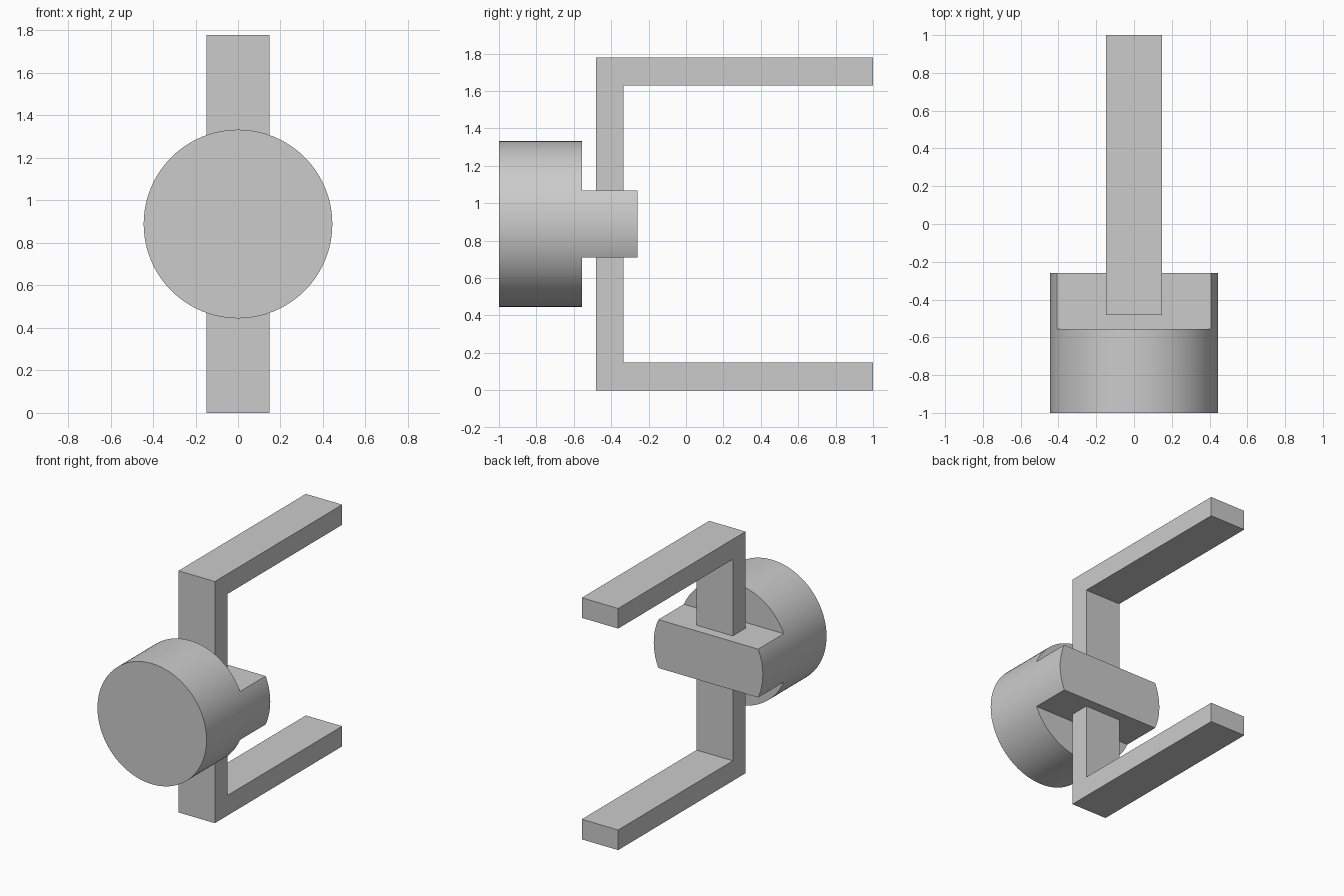
import bpy
import bmesh
from math import radians
from mathutils import Matrix, Vector

cube = bpy.data.objects.get("Cube")
if cube:
    bpy.data.objects.remove(cube, do_unlink=True)

WIDTH, BAR = 0.296, 0.148            # bracket strip width and thickness
HEIGHT, BACK, WALL = 1.778, 1.0, -0.481
MID = HEIGHT / 2
RADIUS, FRONT, SHOULDER, TIP = 0.444, -1.0, -0.556, -0.259
TONGUE = 0.178                       # half height of the tongue

grey = bpy.data.materials.new("light grey")
grey.use_nodes = True
grey.diffuse_color = (0.6, 0.6, 0.6, 1)
grey.node_tree.nodes["Principled BSDF"].inputs["Base Color"].default_value = grey.diffuse_color


def make_object(name, bm):
    bmesh.ops.recalc_face_normals(bm, faces=bm.faces)
    mesh = bpy.data.meshes.new(name)
    bm.to_mesh(mesh)
    bm.free()
    mesh.materials.append(grey)
    obj = bpy.data.objects.new(name, mesh)
    bpy.context.collection.objects.link(obj)
    return obj


def make_box(name, low, high):
    low, high = Vector(low), Vector(high)
    bm = bmesh.new()
    bmesh.ops.create_cube(bm, size=1)
    bmesh.ops.scale(bm, vec=high - low, verts=bm.verts)
    bmesh.ops.translate(bm, vec=(low + high) / 2, verts=bm.verts)
    return make_object(name, bm)


# Bracket: a C-shaped side profile extruded across x
profile = [(WALL, 0), (BACK, 0), (BACK, BAR), (WALL + BAR, BAR),
           (WALL + BAR, HEIGHT - BAR), (BACK, HEIGHT - BAR),
           (BACK, HEIGHT), (WALL, HEIGHT)]
bm = bmesh.new()
face = bm.faces.new([bm.verts.new((-WIDTH / 2, y, z)) for y, z in profile])
side = bmesh.ops.extrude_face_region(bm, geom=[face])
bmesh.ops.translate(bm, vec=(WIDTH, 0, 0),
                    verts=[g for g in side["geom"] if isinstance(g, bmesh.types.BMVert)])
make_object("bracket", bm)

# Round knob, with its rear cut down to a flat-sided tongue
bm = bmesh.new()
bmesh.ops.create_cone(bm, cap_ends=True, segments=96, radius1=RADIUS,
                      radius2=RADIUS, depth=TIP - FRONT,
                      matrix=Matrix.Translation((0, (FRONT + TIP) / 2, MID))
                      @ Matrix.Rotation(radians(90), 4, "X"))
knob = make_object("knob", bm)

cutters = []
for name, z1, z2 in (("upper_cutter", MID + TONGUE, MID + 1),
                     ("lower_cutter", MID - 1, MID - TONGUE)):
    cutter = make_box(name, (-1, SHOULDER, z1), (1, 0, z2))
    cutter.hide_render = True
    modifier = knob.modifiers.new(name, "BOOLEAN")
    modifier.operation = "DIFFERENCE"
    modifier.solver = "EXACT"
    modifier.object = cutter
    cutters.append(cutter)

# Bake the cuts, then drop the cutters
bpy.context.view_layer.update()
evaluated = knob.evaluated_get(bpy.context.evaluated_depsgraph_get())
cut_mesh = bpy.data.meshes.new_from_object(evaluated)
knob.modifiers.clear()
knob.data = cut_mesh
for cutter in cutters:
    bpy.data.objects.remove(cutter, do_unlink=True)

# Smooth the rim while keeping the cut edges crisp
bpy.ops.object.select_all(action="DESELECT")
knob.select_set(True)
bpy.context.view_layer.objects.active = knob
bpy.ops.object.shade_smooth_by_angle(angle=radians(30))
